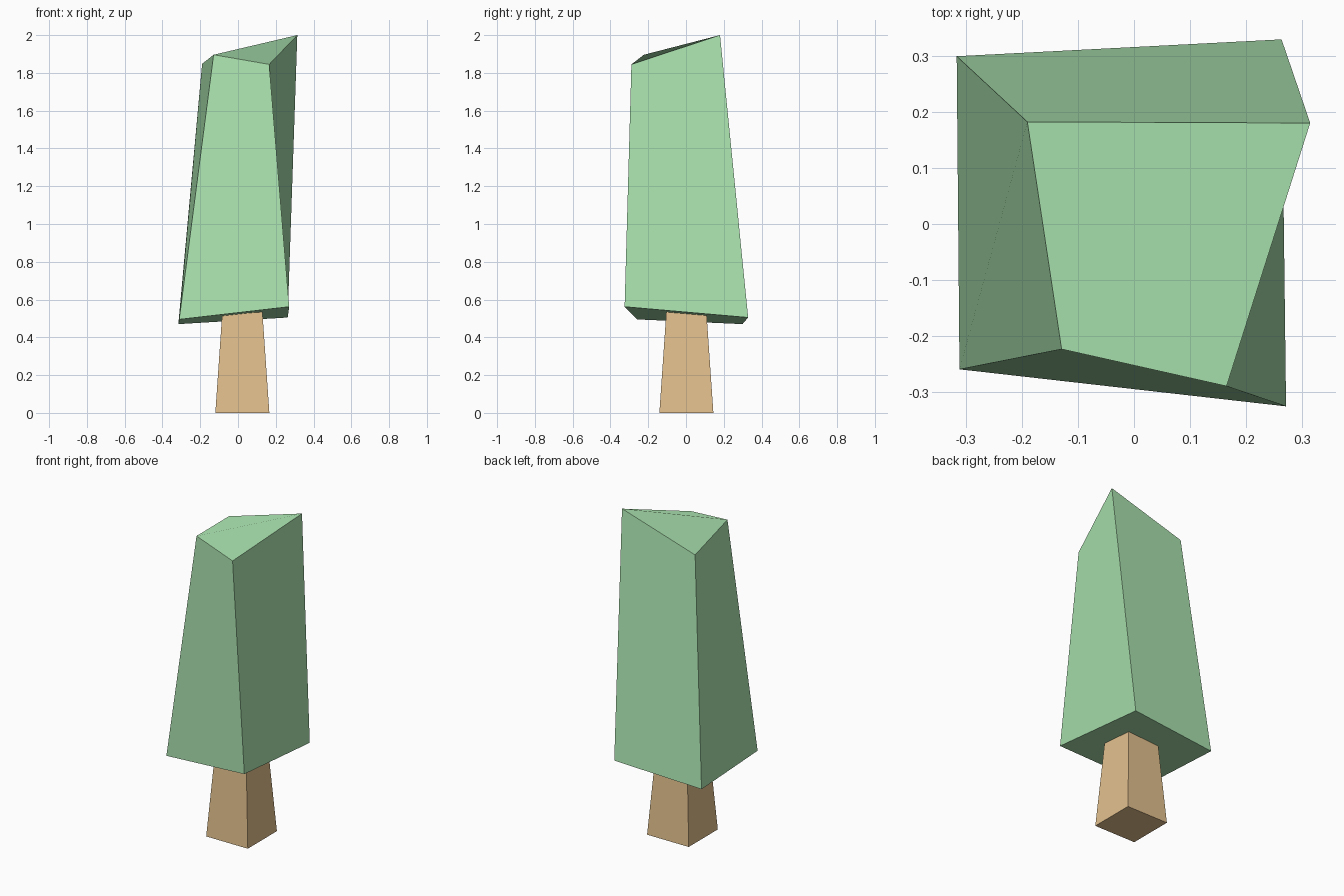
import bpy

if "Cube" in bpy.data.objects:
    bpy.data.objects.remove(bpy.data.objects["Cube"])


def block(name, bottom, top, color):
    """Six-sided block from two corner rings: front-left, front-right, back-right, back-left."""
    faces = [(3, 2, 1, 0), (4, 5, 6, 7)]
    # Sides start at their lower right corner so all warped quads crease the same way
    for i in range(4):
        j = (i + 1) % 4
        faces.append((j, j + 4, i + 4, i))
    mesh = bpy.data.meshes.new(name)
    mesh.from_pydata(bottom + top, [], faces)
    mat = bpy.data.materials.new(name + "_color")
    mat.diffuse_color = color
    mat.use_nodes = True
    mat.node_tree.nodes["Principled BSDF"].inputs["Base Color"].default_value = mat.diffuse_color
    mesh.materials.append(mat)
    obj = bpy.data.objects.new(name, mesh)
    bpy.context.collection.objects.link(obj)
    return obj


def square(cx, cy, half, z):
    return [(cx + sx * half, cy + sy * half, z)
            for sx, sy in ((-1, -1), (1, -1), (1, 1), (-1, 1))]


# Tapered trunk, its top tucked into the foliage
block("trunk", square(0.023, 0.002, 0.143, 0), square(0.023, 0.002, 0.103, 0.58),
      (0.77, 0.53, 0.27, 1))

# Irregular leaning foliage block
block("foliage",
      [(-0.311, -0.259, 0.495), (0.271, -0.325, 0.562),
       (0.263, 0.329, 0.505), (-0.316, 0.299, 0.47)],
      [(-0.129, -0.223, 1.896), (0.165, -0.289, 1.845),
       (0.314, 0.18, 2.0), (-0.19, 0.182, 1.848)],
      (0.415, 0.79, 0.44, 1))
